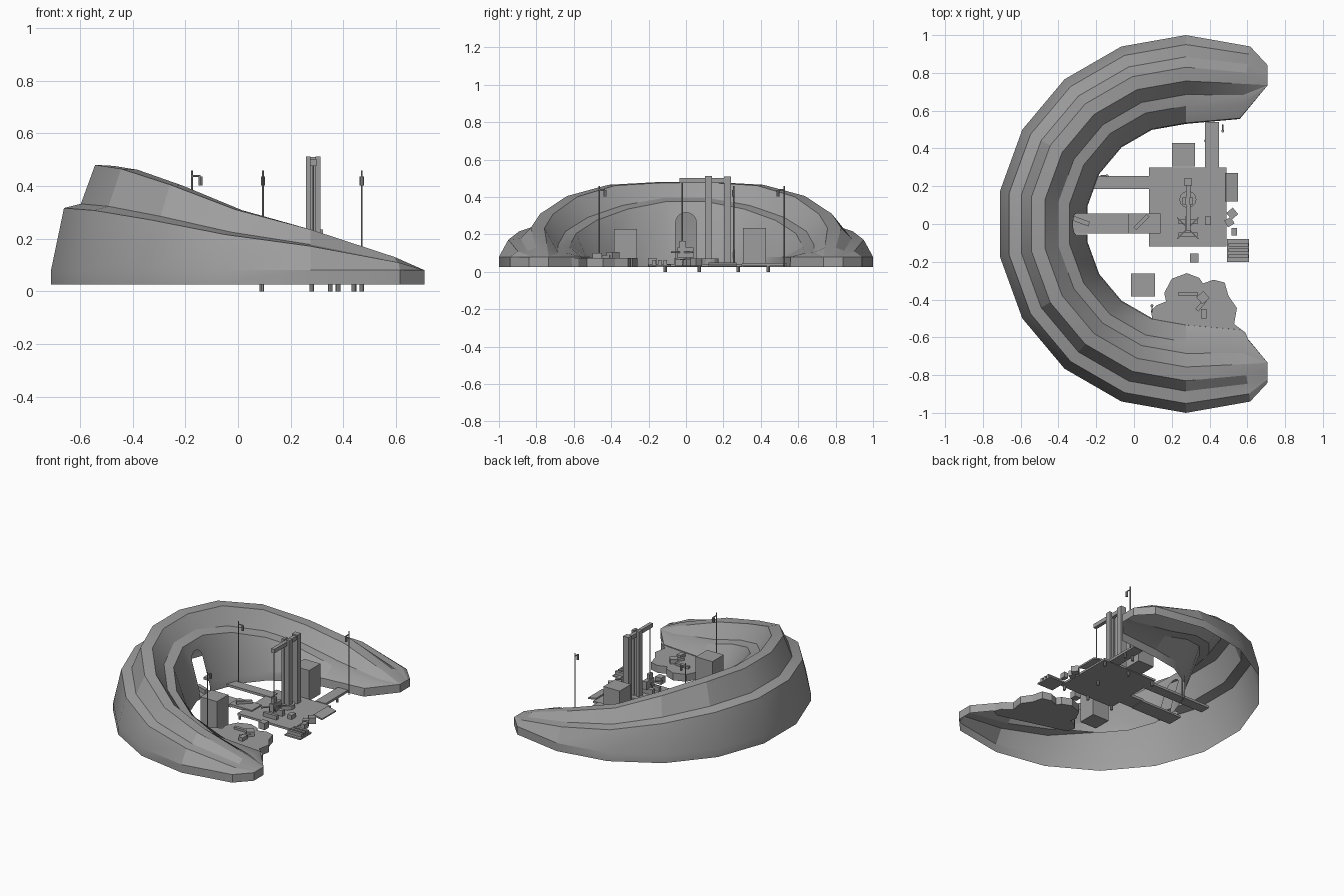
import bpy, bmesh, math
from mathutils import Vector

if "Cube" in bpy.data.objects:
    bpy.data.objects.remove(bpy.data.objects["Cube"])

stone = bpy.data.materials.new("mid_grey")
stone.diffuse_color = (.34, .34, .34, 1)
stone.use_nodes = True
stone.node_tree.nodes["Principled BSDF"].inputs["Base Color"].default_value = stone.diffuse_color

def mesh(name, verts, faces):
    me = bpy.data.meshes.new(name)
    me.from_pydata(verts, [], faces)
    bm = bmesh.new(); bm.from_mesh(me)
    bmesh.ops.recalc_face_normals(bm, faces=bm.faces)
    bm.to_mesh(me); bm.free()
    me.materials.append(stone)
    ob = bpy.data.objects.new(name, me)
    bpy.context.collection.objects.link(ob)
    return ob

def box(name, x, y, z, rz=0, ry=0):
    """Box from (min, max) ranges, turned about its own centre."""
    c = [(a + b) / 2 for a, b in (x, y, z)]
    h = [(b - a) / 2 for a, b in (x, y, z)]
    v = [(i * h[0], j * h[1], k * h[2]) for i in (-1, 1) for j in (-1, 1) for k in (-1, 1)]
    f = [(0, 1, 3, 2), (4, 6, 7, 5), (0, 4, 5, 1), (2, 3, 7, 6), (0, 2, 6, 4), (1, 5, 7, 3)]
    ob = mesh(name, v, f)
    ob.location = c
    ob.rotation_euler = (0, math.radians(ry), math.radians(rz))
    return ob

def slab(name, outline, lo, hi):
    """Extrude a plan outline along z."""
    n = len(outline)
    v = [(x, y, z) for z in (lo, hi) for x, y in outline]
    f = [tuple(range(n)), tuple(range(n, 2 * n))]
    f += [(i, (i + 1) % n, (i + 1) % n + n, i + n) for i in range(n)]
    return mesh(name, v, f)

def rod(name, a, b, r, sides=8):
    a, b = Vector(a), Vector(b)
    bpy.ops.mesh.primitive_cylinder_add(vertices=sides, radius=r, depth=(b - a).length, location=(a + b) / 2)
    ob = bpy.context.object
    ob.name = name
    ob.data.materials.append(stone)
    ob.rotation_euler = (b - a).to_track_quat('Z', 'Y').to_euler()
    return ob

# Crescent rock wall: ring radii outside to inside; (ridge, inner ledge) height per angle
CX, BASE, SKIRT = 0.275, 0.025, 0.08
radii = [1.0, 1.0, .95, .885, .83, .757, .685, .625, .535, .53]
crest = {90: (.235, .135), 110: (.31, .205), 130: (.405, .275), 150: (.465, .335), 170: (.48, .375)}

def heights(top, ledge):
    rise = top - SKIRT
    return [BASE, SKIRT, SKIRT + .59 * rise, SKIRT + .63 * rise, top, top - .01 * rise,
            ledge + .05 * rise, ledge, SKIRT, BASE]

def arm(side):
    tip = [.84, .84, .82, .80, .78, .735, .735, .735, .735, .735]
    rows = [[(.708, side * y, z) for y, z in zip(tip, heights(SKIRT, SKIRT))]]
    rows.append([(.615 - .117 * (1 - r), side * (.94 - .817 * (1 - r)), z)
                 for r, z in zip(radii, heights(.13, .1))])
    for ang, zs in crest.items():
        a = math.radians(ang)
        rows.append([(CX + r * math.cos(a), side * r * math.sin(a), z) for r, z in zip(radii, heights(*zs))])
    return rows

north = arm(1)
rows = north + arm(-1)[::-1]
n, mid = len(radii), len(north) - 1
verts = [v for r in rows for v in r]
faces = [(i * n + k, i * n + k + 1, (i + 1) * n + k + 1, (i + 1) * n + k)
         for i in range(len(rows) - 1) for k in range(n - 1) if not (i == mid and k >= 7)]
faces += [tuple(range(n)), tuple(range((len(rows) - 1) * n, len(rows) * n))]

# Arched tunnel mouth left open in the middle inner panel
hi, lo, foot = north[mid][7], north[mid][8], north[mid][9]
def on_wall(y, z):
    t = (z - lo[2]) / (hi[2] - lo[2])
    return (lo[0] + (hi[0] - lo[0]) * t, y, z)
W, start = .055, len(verts)
arch = [on_wall(W, SKIRT)] + [on_wall(W * math.cos(math.pi * i / 10), .262 + W * math.sin(math.pi * i / 10))
                              for i in range(11)] + [on_wall(-W, SKIRT)]
verts += arch + [(foot[0], W, BASE), (foot[0], -W, BASE)]
N, S = mid * n, (mid + 1) * n
last = start + len(arch) - 1
faces += [tuple([N + 7, N + 8] + list(range(start, last + 1)) + [S + 8, S + 7]),
          (N + 8, N + 9, last + 1, start), (S + 8, S + 9, last + 2, last)]
wall = mesh("crescent_rock_wall", verts, faces)
bpy.context.view_layer.objects.active = wall
wall.select_set(True)
bpy.ops.object.shade_smooth_by_angle(angle=math.radians(21))
wall.select_set(False)

# Ragged ground patch beside the southern arm
patch = [(.09, -.46), (.12, -.43), (.17, -.41), (.16, -.365), (.2, -.29), (.28, -.26), (.345, -.285),
         (.365, -.315), (.42, -.295), (.48, -.31), (.5, -.38), (.545, -.445), (.53, -.53), (.59, -.575),
         (.61, -.625), (.56, -.65), (.275, -.57), (.1, -.52)]
slab("ground_patch", patch, BASE, .075)

# Central deck, walkways and legs
box("deck", (.08, .49), (-.12, .30), (.028, .042))
box("tunnel_walkway", (-.33, -.02), (-.05, .055), (.028, .042))
box("deck_walkway", (-.03, .14), (-.05, .055), (.032, .05))
box("side_walkway", (-.39, .12), (.185, .255), (.03, .046))
box("north_walkway", (.375, .45), (.30, .54), (.03, .046))
box("ramp", (.485, .55), (.12, .27), (.034, .044), ry=12)
for x, y in [(.09, -.11), (.09, .28), (.28, -.11), (.28, .28), (.47, -.11), (.47, .28),
             (.35, .07), (.38, .44), (.44, .44)]:
    rod("deck_leg", (x, y, 0), (x, y, .035), .009)

# Tall huts
box("south_hut", (-.015, .11), (-.385, -.262), (.028, .23))
box("north_hut", (.2, .322), (.305, .428), (.028, .235))

# Hoist tower with jib, cable and turntable
rod("tower_base", (.285, .13, .042), (.285, .13, .07), .045, 12)
for x in (.267, .304):
    box("tower_post", (x - .009, x + .009), (.102, .14), (.05, .512))
box("tower_inner_post", (.275, .296), (.108, .132), (.05, .495))
box("tower_back_post", (.265, .306), (.203, .24), (.042, .51))
box("jib", (.274, .298), (-.035, .24), (.475, .502))
rod("hoist_cable", (.285, -.02, .16), (.285, -.02, .48), .003, 6)

# Crossed beams and cargo under the hook
for rz in (45, -45):
    box("crossed_beam", (.205, .365), (-.025, -.019), (.1, .108), rz=rz)
box("cargo_lower", (.235, .335), (-.065, -.045), (.042, .07))
box("cargo_middle", (.235, .335), (.0, .025), (.042, .08))
box("cargo_block", (.27, .3), (-.045, .04), (.075, .13))
box("cargo_top", (.275, .295), (-.035, .0), (.13, .165))
box("deck_crate", (.375, .408), (-.005, .04), (.042, .07))

# Plank stack off the deck edge
box("stack_tray", (.492, .61), (-.2, -.08), (.03, .04))
for y in (-.11, -.14, -.17):
    box("stack_plank", (.5, .605), (y - .009, y + .009), (.04, .062))

# Loose crates and planks: x, y, z, length, width, height, turn
for x, y, z, l, w, h, t in [
        (.52, .055, .03, .045, .045, .04, 40), (.505, .01, .03, .04, .04, .035, 30),
        (.53, -.04, .03, .03, .04, .035, 0), (.32, -.18, .028, .045, .045, .045, 0),
        (.285, -.37, .07, .1, .02, .02, 0), (.365, -.39, .07, .05, .05, .035, 40),
        (.37, -.475, .07, .03, .05, .03, 0), (.355, -.43, .07, .07, .02, .02, 50),
        (-.28, .015, .042, .09, .025, .03, -20), (.04, .01, .05, .1, .02, .018, 45)]:
    box("loose_crate", (x - l / 2, x + l / 2), (y - w / 2, y + w / 2), (z, z + h), rz=t)

# Lamp posts: foot and arm direction
for x, y, dx, dy in [(.095, -.465, 0, 1), (-.175, .255, 1, 0), (.47, .525, 0, -1)]:
    rod("lamp_post", (x, y, .025), (x, y, .458), .004, 6)
    ex, ey = x + dx * .033, y + dy * .033
    rod("lamp_arm", (x, y, .438), (ex, ey, .438), .004, 6)
    rod("lamp_head", (ex, ey, .402), (ex, ey, .436), .008, 8)
